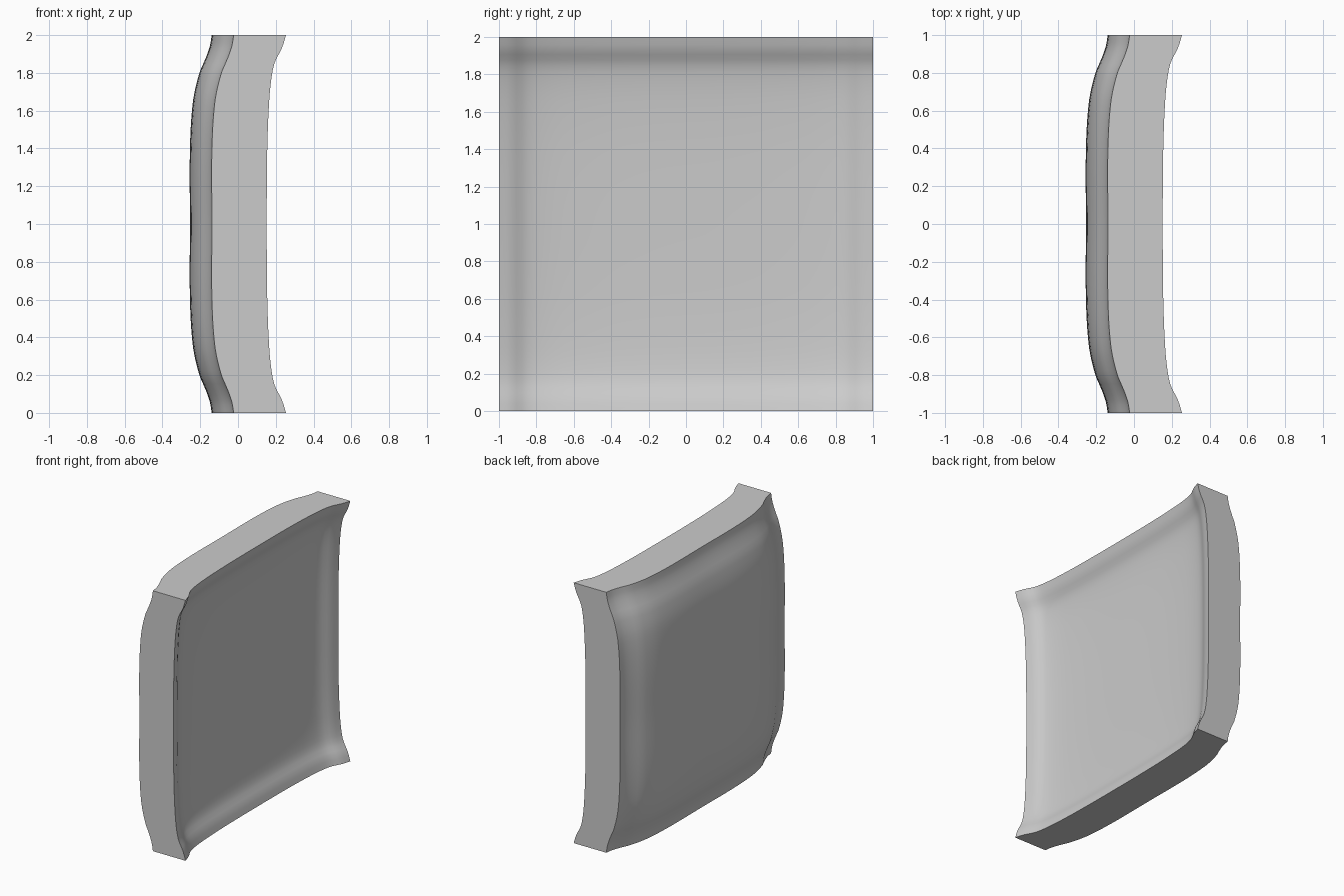
import bpy
import bmesh
import math

cube = bpy.data.objects.get("Cube")
if cube:
    bpy.data.objects.remove(cube, do_unlink=True)

SEGMENTS = 48

# Rise towards the rim: (distance from the middle, height)
OUTER_RISE = [(0, 0), (0.4, 0), (0.65, 0.016), (0.8, 0.05),
              (0.87, 0.08), (0.94, 0.105), (1, 0.115)]
INNER_RISE = [(0, 0), (0.4, 0.003), (0.65, 0.013), (0.78, 0.026),
              (0.86, 0.044), (0.93, 0.08), (1, 0.102)]


def rise(profile, t):
    """Smoothly interpolate a rise profile at distance t."""
    t = min(abs(t), 1)
    i = next(k for k in range(len(profile) - 1) if t <= profile[k + 1][0])

    def slope(k):
        a, b = profile[max(k - 1, 0)], profile[min(k + 1, len(profile) - 1)]
        return (b[1] - a[1]) / (b[0] - a[0]) if k else 0

    (x0, y0), (x1, y1) = profile[i], profile[i + 1]
    w = x1 - x0
    s = (t - x0) / w
    blend = s * s * (3 - 2 * s)
    return (y0 + (y1 - y0) * blend + w * s * (1 - s) ** 2 * slope(i)
            - w * s * s * (1 - s) * slope(i + 1))


def sheet(bm, centre, profile):
    """Add one dished square sheet and return its boundary edges."""
    verts = bmesh.ops.create_grid(bm, x_segments=SEGMENTS, y_segments=SEGMENTS, size=1)["verts"]
    for v in verts:
        # gather rows closer together near the rim
        y, z = (0.45 * c + 0.55 * math.sin(c * math.pi / 2) for c in v.co.xy)
        v.co = (centre + rise(profile, y) + rise(profile, z), y, z + 1)
    return [e for e in {e for v in verts for e in v.link_edges} if e.is_boundary]


# Dished panel: domed outer sheet, hollow inner sheet, flat rim between
bm = bmesh.new()
rim = sheet(bm, -0.253, OUTER_RISE) + sheet(bm, 0.05, INNER_RISE)
bmesh.ops.bridge_loops(bm, edges=rim)
bmesh.ops.recalc_face_normals(bm, faces=bm.faces)
mesh = bpy.data.meshes.new("dished_panel")
bm.to_mesh(mesh)
bm.free()

panel = bpy.data.objects.new("dished_panel", mesh)
bpy.context.collection.objects.link(panel)

# Single plain grey
grey = bpy.data.materials.new("light_grey")
grey.use_nodes = True
colour = (0.6, 0.6, 0.6, 1)
grey.diffuse_color = colour
grey.node_tree.nodes["Principled BSDF"].inputs["Base Color"].default_value = colour
mesh.materials.append(grey)

# Smooth faces with a crisp rim
bpy.ops.object.select_all(action="DESELECT")
panel.select_set(True)
bpy.context.view_layer.objects.active = panel
bpy.ops.object.shade_smooth_by_angle(angle=math.radians(35))
